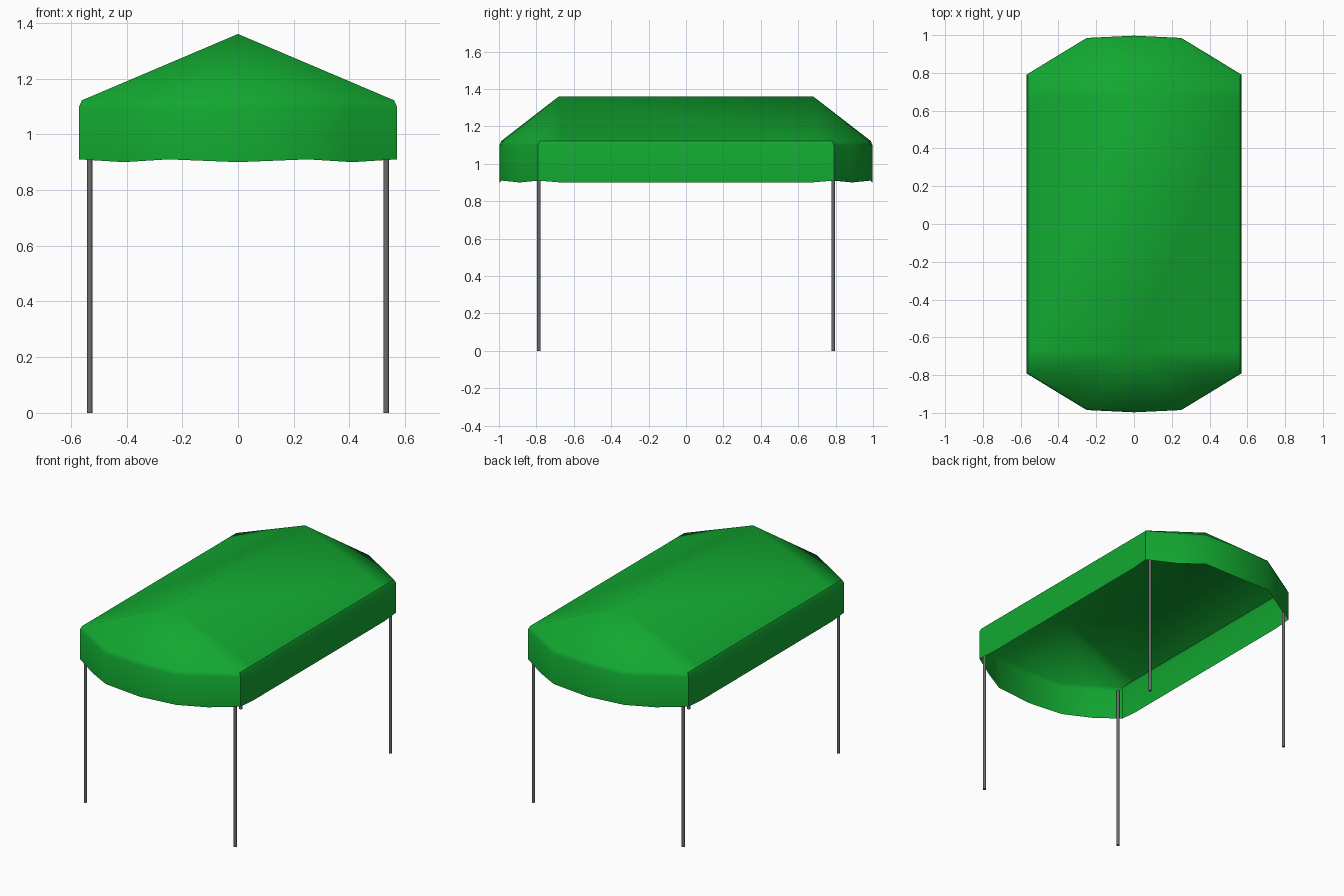
import bpy, bmesh, math

if "Cube" in bpy.data.objects:
    bpy.data.objects.remove(bpy.data.objects["Cube"])


def material(name, rgb):
    m = bpy.data.materials.new(name)
    m.diffuse_color = (*rgb, 1)
    m.use_nodes = True
    m.node_tree.nodes["Principled BSDF"].inputs["Base Color"].default_value = m.diffuse_color
    return m


green = material("green fabric", (0.006, 0.39, 0.03))
grey = material("grey metal", (0.15, 0.15, 0.15))


def finish(bm, name, mat, angle):
    bmesh.ops.recalc_face_normals(bm, faces=bm.faces[:])
    me = bpy.data.meshes.new(name)
    bm.to_mesh(me)
    bm.free()
    me.materials.append(mat)
    ob = bpy.data.objects.new(name, me)
    bpy.context.collection.objects.link(ob)
    bpy.ops.object.select_all(action='DESELECT')
    bpy.context.view_layer.objects.active = ob
    ob.select_set(True)
    bpy.ops.object.shade_smooth_by_angle(angle=math.radians(angle))
    return ob


# Canopy outline, one quarter: x, y, hem height, mirrored to a full loop
quarter = [(0, 0.997, 0.90), (0.25, 0.985, 0.91), (0.41, 0.888, 0.90),
           (0.57, 0.79, 0.91), (0.57, 0.67, 0.90)]
right = quarter + [(x, -y, z) for x, y, z in reversed(quarter)]
loop = right + [(-x, y, z) for x, y, z in reversed(right[1:-1])]

# Canopy: hanging skirt, small eave bevel and hipped roof
bm = bmesh.new()
hem = [bm.verts.new(p) for p in loop]
eave = [bm.verts.new((x, y, 1.10)) for x, y, z in loop]
top = [bm.verts.new((x * 0.983, y * 0.991, 1.122)) for x, y, z in loop]
back = bm.verts.new((0, 0.68, 1.36))
front = bm.verts.new((0, -0.68, 1.36))
n = len(loop)
for i in range(n):
    j = (i + 1) % n
    for low, high in ((hem, eave), (eave, top)):
        bm.faces.new((low[i], low[j], high[j], high[i]))
    ends = [back if loop[k][1] > 0 else front for k in (i, j)]
    if ends[0] == ends[1]:
        bm.faces.new((top[i], top[j], ends[0]))
    else:
        bm.faces.new((top[i], top[j], ends[1], ends[0]))
finish(bm, "canopy", green, 40)

# Four corner poles
for sx, side in ((-1, "left"), (1, "right")):
    for sy, end in ((-1, "front"), (1, "back")):
        bm = bmesh.new()
        bmesh.ops.create_cone(bm, cap_ends=True, segments=10,
                              radius1=0.01, radius2=0.01, depth=1.09)
        bmesh.ops.translate(bm, verts=bm.verts[:],
                            vec=(sx * 0.532, sy * 0.787, 0.545))
        finish(bm, f"{end}_{side}_pole", grey, 40)
